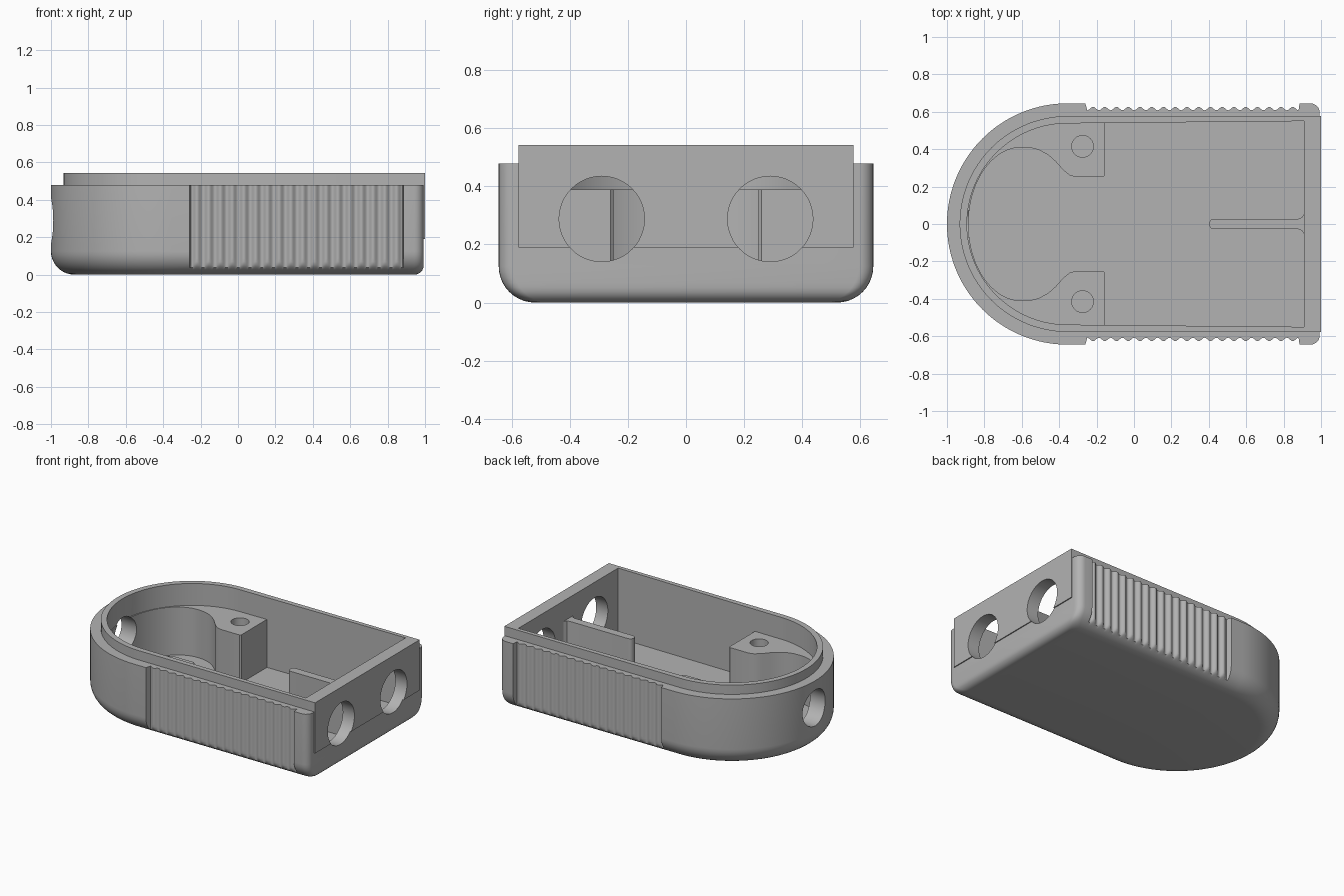
import bpy, bmesh
from math import sin, cos, pi, sqrt

cube = bpy.data.objects.get("Cube")
if cube:
    bpy.data.objects.remove(cube, do_unlink=True)

grey = bpy.data.materials.new("matte grey")
grey.use_nodes = True
colour = (0.45, 0.45, 0.45, 1)
grey.diffuse_color = colour
grey.node_tree.nodes["Principled BSDF"].inputs["Base Color"].default_value = colour

# Main dimensions
ARC_X, HALF_W, RIGHT = -0.355, 0.645, 0.993
SHOULDER, TOP, FLOOR = 0.478, 0.543, 0.055
GRIP_START, GRIP_END, GRIP_COUNT = -0.25, 0.88, 18


def loft(name, rings):
    """Closed solid through a stack of (outline, z) rings."""
    bm = bmesh.new()
    loops = [[bm.verts.new((x, y, z)) for x, y in pts] for pts, z in rings]
    n = len(loops[0])
    for a, b in zip(loops, loops[1:]):
        for i in range(n):
            j = (i + 1) % n
            bm.faces.new((a[i], a[j], b[j], b[i]))
    bm.faces.new(loops[0][::-1])
    bm.faces.new(loops[-1])
    bmesh.ops.recalc_face_normals(bm, faces=bm.faces[:])
    mesh = bpy.data.meshes.new(name)
    bm.to_mesh(mesh)
    bm.free()
    obj = bpy.data.objects.new(name, mesh)
    bpy.context.collection.objects.link(obj)
    mesh.materials.append(grey)
    return obj


def prism(name, pts, z0, z1):
    return loft(name, [(pts, z0), (pts, z1)])


def box(name, x0, x1, y0, y1, z0, z1):
    return prism(name, [(x0, y0), (x1, y0), (x1, y1), (x0, y1)], z0, z1)


def arc(cx, cy, rx, ry, a0, a1, n):
    angles = [a0 + (a1 - a0) * i / n for i in range(n + 1)]
    return [(cx + rx * cos(a), cy + ry * sin(a)) for a in angles]


def both_sides(half):
    """Complete an outline running from +x to -x with its mirror in y."""
    return half + [(x, -y) for x, y in reversed(half) if y > 1e-5]


def stadium(r, right, right_half=None):
    half = [(right, right_half or r)] + arc(ARC_X, 0, r, r, pi / 2, pi, 40)
    return both_sides(half[:-1] + [(ARC_X - r, 0)])


def cylinder_x(name, y, z, r, x0, x1):
    obj = prism(name, arc(0, 0, r, r, 0, 2 * pi, 48)[:-1], x0, x1)
    for v in obj.data.vertices:
        a, b, c = v.co
        v.co = (c, y + a, z + b)
    return obj


def boolean(obj, cutters):
    for cutter in cutters:
        cutter.hide_render = True
        mod = obj.modifiers.new("cut", "BOOLEAN")
        mod.operation, mod.solver, mod.object = "DIFFERENCE", "EXACT", cutter
        bpy.context.view_layer.objects.active = obj
        bpy.ops.object.modifier_apply(modifier=mod.name)


def inset(z, r):
    return r - sqrt(r * r - (r - z) ** 2) if z < r else 0


def casing_outline(z):
    """Rounded outline with scalloped grips that fade into the bottom fillet."""
    w = HALF_W - inset(z, 0.125)
    right = RIGHT - inset(z, 0.05)
    half = arc(right - 0.05, w - 0.05, 0.05, 0.05, 0, pi / 2, 6)
    steps = GRIP_COUNT * 10
    half.append((GRIP_END + 0.005, w))
    for i in range(steps + 1):
        x = GRIP_END + (GRIP_START - GRIP_END) * i / steps
        half.append((x, min(w, 0.617 - 0.009 * cos(2 * pi * i / 10))))
    half.append((GRIP_START - 0.01, w))
    half += arc(ARC_X, 0, w, w, pi / 2, pi, 40)[:-1] + [(ARC_X - w, 0)]
    return both_sides(half)


# Outer casing
levels = [0.125 * (1 - cos(i * pi / 20)) for i in range(11)] + [SHOULDER]
casing = loft("casing", [(casing_outline(z), z) for z in levels])

# Locating lip and end panel
lip = prism("locating_lip", stadium(0.577, 1.0), 0.46, TOP)
panel = box("end_panel", 0.95, 1.0, -0.577, 0.577, 0.19, 0.5)

# Screw bosses blending into the curved pocket wall
pocket = [(-0.155, 0.26), (-0.165, 0.25), (-0.31, 0.25), (-0.345, 0.261),
          (-0.38, 0.29), (-0.42, 0.335), (-0.46, 0.37), (-0.51, 0.397), (-0.55, 0.407)]
pocket += arc(-0.6, 0, 0.285, 0.41, pi / 2, pi, 24)
outer = arc(ARC_X, 0, 0.56, 0.56, pi, pi / 2, 30) + [(-0.155, 0.56)]
bosses = []
for side, s in (("left", 1), ("right", -1)):
    outline = [(x, s * y) for x, y in pocket + outer]
    boss = prism("screw_boss_" + side, outline, 0.03, 0.39)
    hole = prism("screw_hole_cutter_" + side,
                 arc(-0.275, s * 0.415, 0.058, 0.058, 0, 2 * pi, 32)[:-1], 0.1, 0.6)
    boolean(boss, [hole])
    bosses.append(boss)

# Central dividing rib with rounded end
rib_half = [(0.93, 0.055), (0.91, 0.055), (0.897, 0.035), (0.88, 0.028)]
rib_half += arc(0.428, 0.003, 0.025, 0.025, pi / 2, pi, 6)
rib = prism("dividing_rib", both_sides(rib_half), 0.04, 0.4)

# Cutters for the cavity and cable holes
cavity = prism("cavity_cutter", stadium(0.538, 0.91, 0.55), FLOOR, 0.8)
end_holes = [cylinder_x("end_hole_cutter", s * 0.29, 0.288, 0.147, 0.8, 1.2) for s in (1, -1)]
nose_hole = cylinder_x("nose_hole_cutter", 0, 0.288, 0.125, -1.2, -0.75)

boolean(casing, [cavity, nose_hole] + end_holes)
boolean(lip, [cavity])
boolean(panel, [cavity] + end_holes)
for boss in bosses:
    boolean(boss, [nose_hole])

parts = [casing, lip, panel, rib] + bosses
for obj in bpy.context.scene.objects:
    obj.select_set(obj in parts)
bpy.context.view_layer.objects.active = casing
bpy.ops.object.shade_smooth_by_angle(angle=0.6)

# Remove used cutters
for cutter in [o for o in bpy.data.objects if "_cutter" in o.name]:
    bpy.data.objects.remove(cutter, do_unlink=True)
